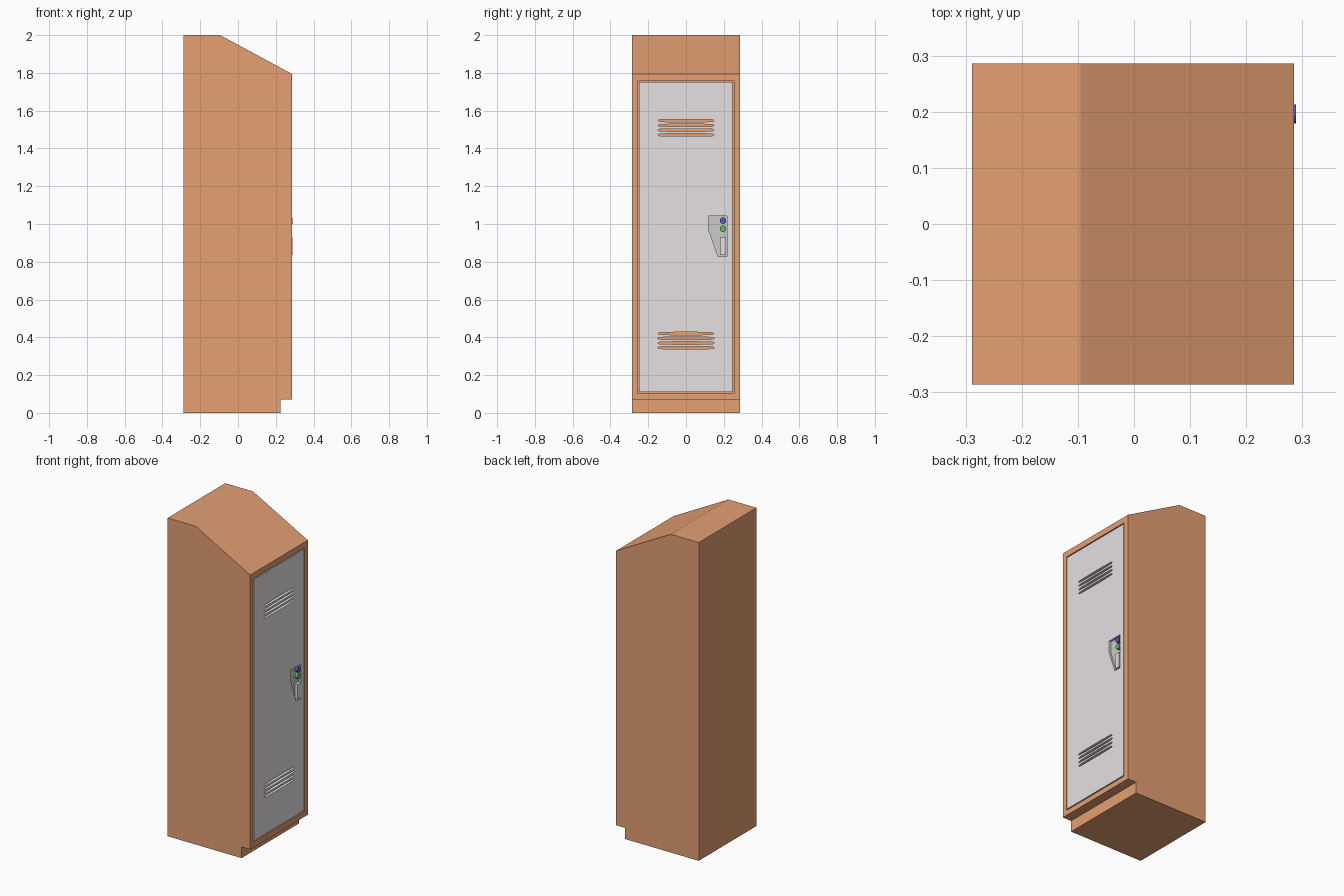
import bpy, bmesh, math
from mathutils import Vector

if "Cube" in bpy.data.objects:
    bpy.data.objects.remove(bpy.data.objects["Cube"])


def material(name, rgb):
    m = bpy.data.materials.new(name)
    m.diffuse_color = (*rgb, 1)
    m.use_nodes = True
    m.node_tree.nodes["Principled BSDF"].inputs["Base Color"].default_value = m.diffuse_color
    return m


ORANGE = material("orange_paint", (0.78, 0.35, 0.17))
PALE = material("pale_door_paint", (0.79, 0.75, 0.76))
STEEL = material("steel", (0.52, 0.52, 0.52))
NAVY = material("navy", (0.10, 0.10, 0.50))
GREEN = material("green", (0.12, 0.50, 0.12))


def prism(name, points, direction, mat):
    """Extrude a flat polygon along a direction."""
    bm = bmesh.new()
    face = bm.faces.new([bm.verts.new(p) for p in points])
    ext = bmesh.ops.extrude_face_region(bm, geom=[face])["geom"]
    verts = [g for g in ext if isinstance(g, bmesh.types.BMVert)]
    bmesh.ops.translate(bm, verts=verts, vec=Vector(direction))
    bmesh.ops.recalc_face_normals(bm, faces=bm.faces)
    me = bpy.data.meshes.new(name)
    bm.to_mesh(me)
    bm.free()
    me.materials.append(mat)
    ob = bpy.data.objects.new(name, me)
    bpy.context.collection.objects.link(ob)
    return ob


def side_prism(name, xz, y0, y1, mat):
    return prism(name, [(x, y0, z) for x, z in xz], (0, y1 - y0, 0), mat)


def door_prism(name, yz, x0, x1, mat):
    return prism(name, [(x0, y, z) for y, z in yz], (x1 - x0, 0, 0), mat)


def rect(y0, y1, z0, z1):
    return [(y0, z0), (y1, z0), (y1, z1), (y0, z1)]


def cut(target, cutter):
    """Subtract a cutter and discard it."""
    mod = target.modifiers.new("cut", 'BOOLEAN')
    mod.operation = 'DIFFERENCE'
    mod.solver = 'EXACT'
    mod.object = cutter
    bpy.context.view_layer.objects.active = target
    bpy.ops.object.modifier_apply(modifier=mod.name)
    bpy.data.objects.remove(cutter)


X = 0.285      # door-side face
W = 0.286      # half width
T = 0.02       # sheet thickness

# Cabinet shell with sloping top and toe recess
body = side_prism("cabinet", [(-0.289, 0), (0.225, 0), (0.225, 0.07), (X, 0.07),
                              (X, 1.795), (-0.095, 2), (-0.289, 2)], -W, W, ORANGE)
cut(body, side_prism("cavity", [(-0.269, 0.09), (X - 0.03, 0.09), (X - 0.03, 1.785),
                                (-0.10, 1.975), (-0.269, 1.975)], -W + T, W - T, ORANGE))
cut(body, door_prism("doorway", rect(-0.256, 0.253, 0.103, 1.758), 0.2, 0.35, ORANGE))

# Door panel with a narrow gap all round
door = door_prism("door", rect(-0.25, 0.247, 0.11, 1.752), X - 0.025, X, PALE)

# Vent slots, tapered toward their ends
for base in (0.345, 1.472):
    for i in range(4):
        z = base + i * 0.025
        slot = [(-0.15, z), (-0.14, z - 0.005), (-0.06, z - 0.007), (0.06, z - 0.007),
                (0.14, z - 0.005), (0.15, z), (0.14, z + 0.005), (0.06, z + 0.007),
                (-0.06, z + 0.007), (-0.14, z + 0.005)]
        cut(door, door_prism("slot", slot, 0.2, 0.35, PALE))

# Recessed latch pocket and its steel back plate
pocket = [(0.12, 1.043), (0.218, 1.043), (0.218, 0.827), (0.17, 0.827), (0.12, 0.97)]
cut(door, door_prism("pocket", pocket, X - 0.018, 0.35, PALE))
door_prism("latch_plate", pocket, X - 0.022, X - 0.015, STEEL)

# Latch lever
door_prism("latch_lever", rect(0.18, 0.213, 0.835, 0.93), X - 0.016, X + 0.003, PALE)

# Round lock and button
for name, z, mat, top in (("lock_button", 1.018, NAVY, 0.004), ("release_button", 0.975, GREEN, 0.002)):
    ring = [(0.196 + 0.017 * math.cos(a), z + 0.017 * math.sin(a))
            for a in (i * math.tau / 24 for i in range(24))]
    door_prism(name, ring, X - 0.016, X + top, mat)
